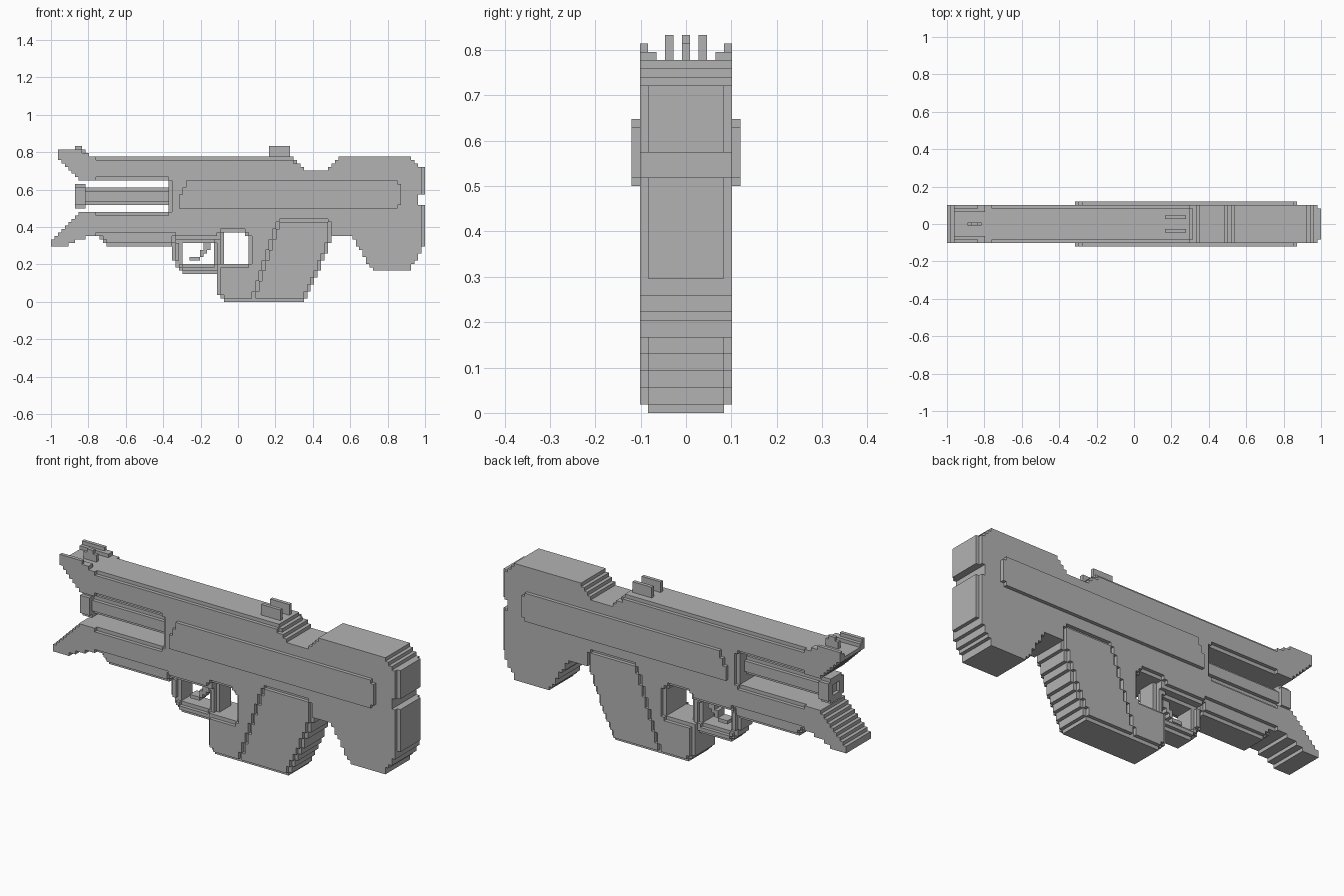
import bpy
import bmesh

if "Cube" in bpy.data.objects:
    bpy.data.objects.remove(bpy.data.objects["Cube"], do_unlink=True)

UNIT = 2 / 108          # edge of one block
SIDES = ((1, 0), (-1, 0), (0, 1), (0, -1))

grey = bpy.data.materials.new("plain_grey")
grey.use_nodes = True
grey.diffuse_color = (0.45, 0.45, 0.45, 1)
grey.node_tree.nodes["Principled BSDF"].inputs["Base Color"].default_value = grey.diffuse_color


def inside(x, z, outline):
    """Even-odd test of a point against an outline."""
    hit = False
    for (ax, az), (bx, bz) in zip(outline, outline[1:] + outline[:1]):
        if (az > z) != (bz > z) and x < ax + (z - az) * (bx - ax) / (bz - az):
            hit = not hit
    return hit


def blocks(outline):
    """Blocks whose centre lies in an outline, so slopes become stairs."""
    xs, zs = zip(*outline)
    return {(i, k) for i in range(int(min(xs)), int(max(xs)) + 1)
            for k in range(int(min(zs)), int(max(zs)) + 1)
            if inside(i + 0.5, k + 0.5, outline)}


def rect(x0, x1, z0, z1):
    return {(i, k) for i in range(x0, x1) for k in range(z0, z1)}


def rim(cells, solid=None):
    """Blocks that touch empty space."""
    solid = solid or cells
    return {(i, k) for i, k in cells
            if any((i + a, k + b) not in solid for a, b in SIDES)}


def slab(name, cells, y0, y1):
    """Extrude a set of blocks from depth y0 to y1."""
    bm = bmesh.new()
    cache = {}

    def vert(i, y, k):
        if (i, y, k) not in cache:
            cache[i, y, k] = bm.verts.new(((i - 54) * UNIT, y * UNIT, k * UNIT))
        return cache[i, y, k]

    for i, k in cells:
        ring = [(i, k), (i + 1, k), (i + 1, k + 1), (i, k + 1)]
        bm.faces.new([vert(a, y0, b) for a, b in ring])
        bm.faces.new([vert(a, y1, b) for a, b in reversed(ring)])
        beyond = ((i, k - 1), (i + 1, k), (i, k + 1), (i - 1, k))
        for n, other in enumerate(beyond):
            if other not in cells:
                (a, b), (c, d) = ring[n], ring[(n + 1) % 4]
                bm.faces.new([vert(a, y0, b), vert(a, y1, b),
                              vert(c, y1, d), vert(c, y0, d)])
    bmesh.ops.recalc_face_normals(bm, faces=bm.faces)
    bmesh.ops.dissolve_limit(bm, angle_limit=0.01, verts=bm.verts, edges=bm.edges)
    mesh = bpy.data.meshes.new(name)
    bm.to_mesh(mesh)
    bm.free()
    mesh.materials.append(grey)
    obj = bpy.data.objects.new(name, mesh)
    bpy.context.collection.objects.link(obj)
    return obj


def stepped(name, cells, half, thin):
    """Slab whose thin blocks are one block shallower on each side."""
    slab(name + "_core", cells, 1 - half, half - 1)
    slab(name, cells - thin, -half, half)


def pair(name, cells, y0, y1):
    slab("left_" + name, cells, y0, y1)
    slab("right_" + name, cells, -y1, -y0)


# Body with forked front, dipped top and stock, plus the grip below
body = blocks([(1.5, 42), (70, 42), (74, 38), (79, 38), (84, 42), (103, 42),
               (107, 39), (107, 31), (106, 31), (106, 28), (107, 28), (107, 15),
               (103.5, 9), (93, 9), (87, 19), (57, 19), (55, 20), (49, 20),
               (49, 18), (36, 18), (36, 19), (11, 19), (4, 16), (0, 16),
               (0, 17.5), (8.5, 26), (34, 26), (34, 35), (8.5, 35)])
body |= blocks([(48, 3), (50, 0), (62, 0), (72, 22), (57, 22), (57, 11), (48, 11)])
magazine = blocks([(57.5, 0), (65, 22), (67, 24), (80, 24), (81, 23),
                   (81, 18), (77, 8), (73, 0)])
body -= magazine
bevel = {(i, k) for i, k in rim(body, body | magazine) if 12 < i < 71}
stepped("body", body, 5.5, bevel)
stepped("magazine", magazine, 5.5, rim(magazine))

# Butt pads
for name, low, high in (("upper_butt_pad", 31, 39), ("lower_butt_pad", 16, 28)):
    slab(name, rect(107, 108, low, high), -4.5, 4.5)

# Raised side panels
pair("side_panel", blocks([(37, 27), (100, 27), (101, 28), (101, 34), (100, 35),
                           (40, 35), (39, 34), (37, 30)]), 5.5, 6.5)

# Foregrip rail under the lower fork
foregrip = blocks([(13, 20), (16, 16), (35, 16), (37, 20)])
stepped("foregrip", foregrip, 4.5, rim(foregrip))

# Trigger guard and trigger
guard = blocks([(35, 13), (38, 8), (50, 8), (50, 21), (47, 21), (47, 18),
                (36, 18), (35, 16)])
guard -= blocks([(38, 12), (39, 11), (47, 11), (47, 17), (38, 17)])
stepped("trigger_guard", guard, 3.5, rim(guard))
slab("trigger", blocks([(40, 12), (43, 12), (46, 15), (46, 18), (44, 18),
                        (44, 15.6), (42.4, 13), (40, 13)]), -1.5, 1.5)

# Barrel with a rounded section, and a hollow muzzle
slab("barrel_core", rect(8, 34, 28, 33), -1.5, 1.5)
slab("barrel", rect(8, 34, 29, 32), -2.5, 2.5)
slab("muzzle_top", rect(7, 10, 32, 34), -2.5, 2.5)
slab("muzzle_bottom", rect(7, 10, 27, 29), -2.5, 2.5)
pair("muzzle_side", rect(7, 10, 28, 33), 1.5, 3.5)

# Front sight: side wings and a centre post
pair("front_sight_base", rect(2, 11, 42, 43), 3.5, 5.5)
pair("front_sight_wing", rect(2, 9, 42, 44), 4.5, 5.5)
slab("front_sight_post", rect(6, 10, 42, 44) | rect(7, 9, 44, 45), -0.5, 0.5)

# Rear sight: two upright walls
pair("rear_sight_wall", rect(63, 69, 42, 45), 1.5, 2.5)
